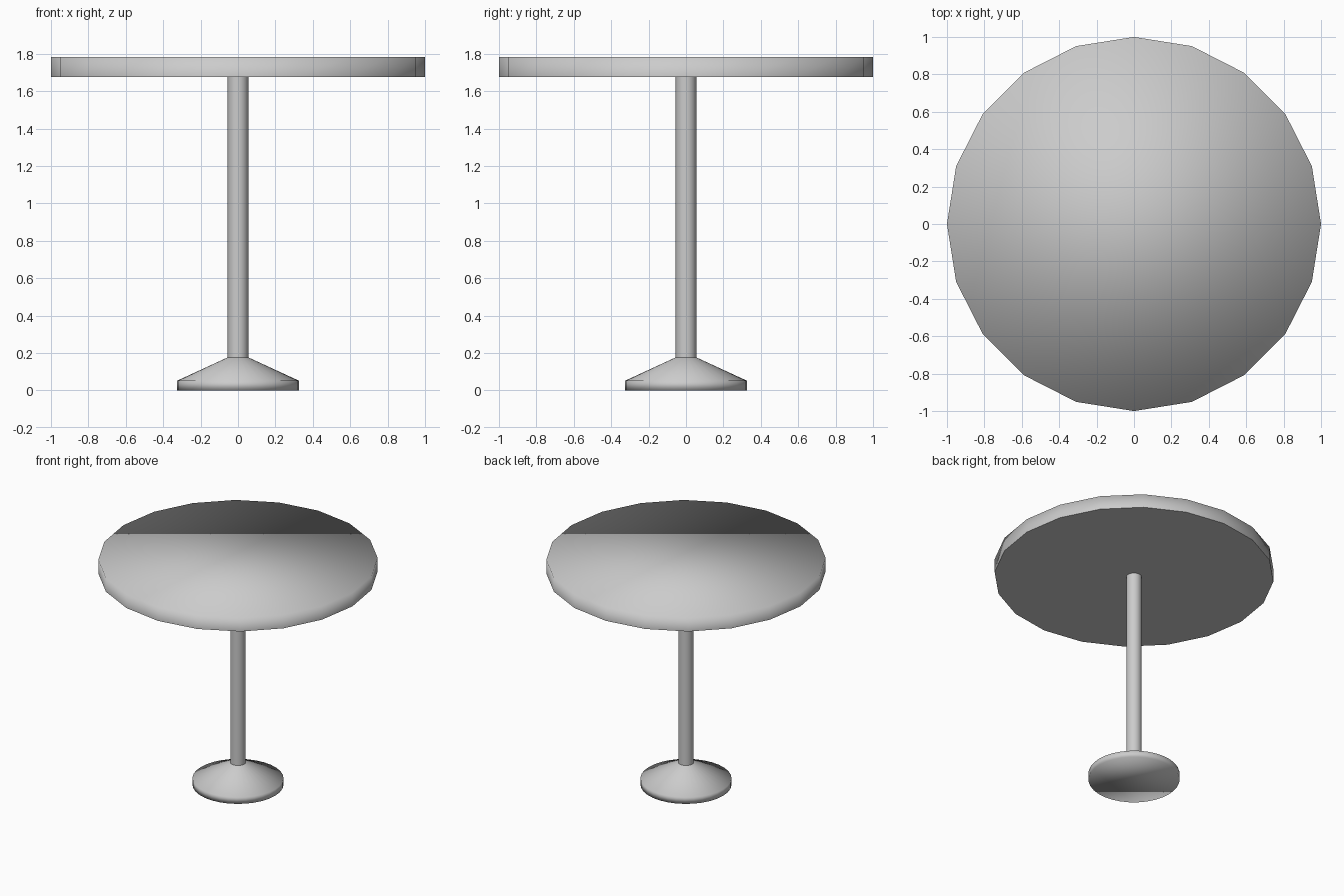
import bpy, bmesh
from math import cos, sin, tau

if "Cube" in bpy.data.objects:
    bpy.data.objects.remove(bpy.data.objects["Cube"])


def lathe(name, profile, sides, sharp_rings=()):
    """Revolve (radius, z) points around z, cap both ends, shade smooth."""
    bm = bmesh.new()
    rings = [[bm.verts.new((r * cos(tau * i / sides), r * sin(tau * i / sides), z))
              for i in range(sides)] for r, z in profile]
    for a, b in zip(rings, rings[1:]):
        for i in range(sides):
            j = (i + 1) % sides
            bm.faces.new((a[i], a[j], b[j], b[i]))
    bm.faces.new(rings[0][::-1])
    bm.faces.new(rings[-1])
    for f in bm.faces:
        f.smooth = True
    # Keep chosen rings as hard edges
    for k in sharp_rings:
        for i in range(sides):
            bm.edges.get((rings[k][i], rings[k][(i + 1) % sides])).smooth = False
    mesh = bpy.data.meshes.new(name)
    bm.to_mesh(mesh)
    bm.free()
    obj = bpy.data.objects.new(name, mesh)
    bpy.context.collection.objects.link(obj)
    return obj


# Pedestal: round foot, sloping shoulder and slim column
lathe("pedestal", [(0.326, 0), (0.326, 0.052), (0.055, 0.177), (0.055, 1.676)], 32,
      sharp_rings=(2, 3))

# Table top: 20-sided disc, softened upper rim, hard lower rim
lathe("table_top", [(1.0, 1.676), (1.0, 1.783)], 20, sharp_rings=(0,))
